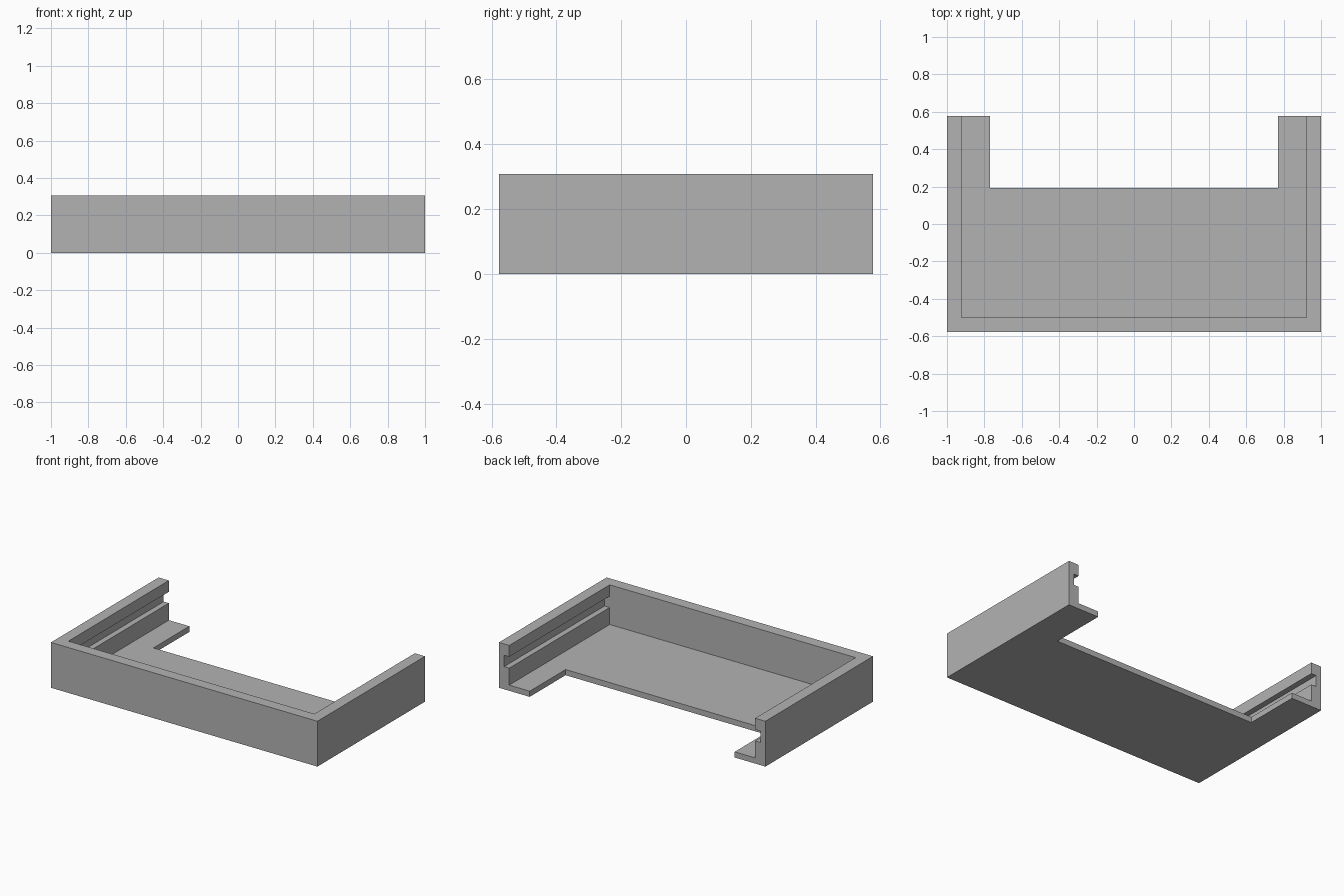
import bpy

# Remove the default cube
old = bpy.data.objects.get("Cube")
if old:
    bpy.data.objects.remove(old, do_unlink=True)

# Dimensions in model units: width 52, depth 30, height 8
U = 1 / 26
HALF_W, HALF_D, HEIGHT = 26, 15, 8
WALL, FLOOR = 2, 1
OVER = 2  # how far cutters reach past open sides

grey = bpy.data.materials.new("plain grey")
grey.use_nodes = True
colour = (0.45, 0.45, 0.45, 1)
grey.diffuse_color = colour
grey.node_tree.nodes["Principled BSDF"].inputs["Base Color"].default_value = colour


def box(name, low, high):
    """Axis-aligned box between two corners given in model units."""
    centre = [(a + b) / 2 * U for a, b in zip(low, high)]
    size = [(b - a) * U for a, b in zip(low, high)]
    bpy.ops.mesh.primitive_cube_add(size=1, location=centre)
    obj = bpy.context.object
    obj.name = name
    obj.scale = size
    bpy.ops.object.transform_apply(location=True, rotation=True, scale=True)
    obj.data.materials.append(grey)
    return obj


def cut(target, cutter):
    """Subtract the cutter from the target and discard it."""
    cutter.hide_render = True
    mod = target.modifiers.new("cut", "BOOLEAN")
    mod.operation = "DIFFERENCE"
    mod.solver = "EXACT"
    mod.object = cutter
    bpy.context.view_layer.objects.active = target
    bpy.ops.object.modifier_apply(modifier=mod.name)
    bpy.data.objects.remove(cutter, do_unlink=True)


# Solid block of the tray
tray = box("open_back_tray", (-HALF_W, -HALF_D, 0), (HALF_W, HALF_D, HEIGHT))

# Cavity, open at the top and back
inner_x = HALF_W - WALL
inner_front = -HALF_D + WALL
cut(tray, box("cavity_cutter", (-inner_x, inner_front, FLOOR),
              (inner_x, HALF_D + OVER, HEIGHT + OVER)))

# Rectangular notch in the back of the floor
cut(tray, box("notch_cutter", (-20, 5, -OVER), (20, HALF_D + OVER, FLOOR + OVER)))

# Slide groove along the inside of each side wall
for side, sign in (("left", 1), ("right", -1)):
    xs = sorted((sign * (inner_x - 1), sign * (inner_x + 1)))
    cut(tray, box(side + "_groove_cutter", (xs[0], inner_front, 4),
                  (xs[1], HALF_D + OVER, 6)))

# Crisp flat faces
for face in tray.data.polygons:
    face.use_smooth = False
